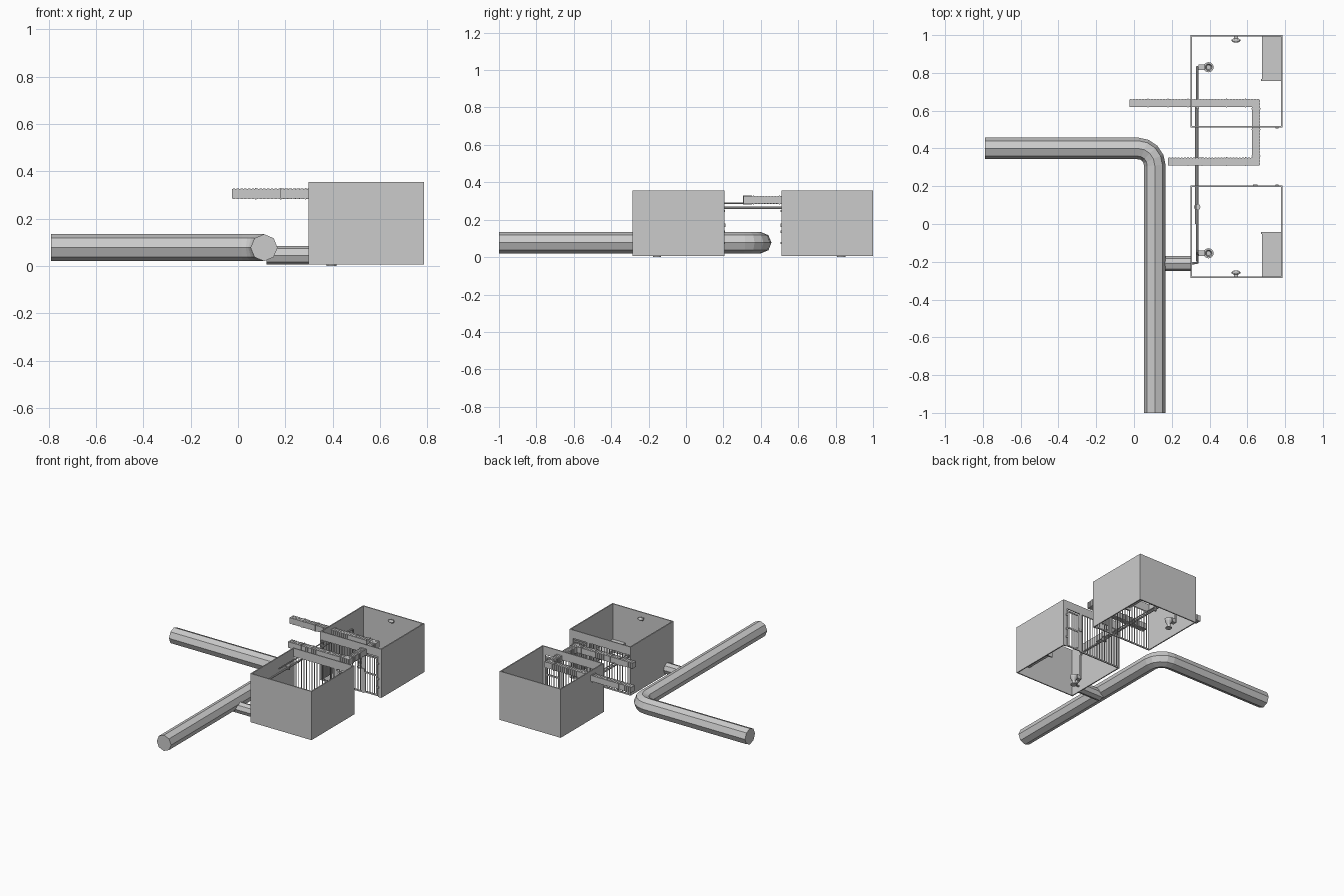
import bpy, bmesh, math
from mathutils import Vector, Matrix

if "Cube" in bpy.data.objects:
    bpy.data.objects.remove(bpy.data.objects["Cube"])

grey = bpy.data.materials.new("concrete_grey")
grey.diffuse_color = (0.6, 0.6, 0.6, 1)
grey.use_nodes = True
grey.node_tree.nodes["Principled BSDF"].inputs["Base Color"].default_value = grey.diffuse_color


def finish(name, bm):
    bmesh.ops.recalc_face_normals(bm, faces=bm.faces)
    me = bpy.data.meshes.new(name)
    bm.to_mesh(me)
    bm.free()
    me.materials.append(grey)
    ob = bpy.data.objects.new(name, me)
    bpy.context.collection.objects.link(ob)
    return ob


def box(bm, x0, x1, y0, y1, z0, z1):
    m = Matrix.Translation(((x0 + x1) / 2, (y0 + y1) / 2, (z0 + z1) / 2))
    bmesh.ops.create_cube(bm, size=1, matrix=m @ Matrix.Diagonal((x1 - x0, y1 - y0, z1 - z0, 1)))


def tube(bm, pts, r, n=8):
    """Sweep an n-sided ring along a path, mitred at each point."""
    pts = [Vector(p) for p in pts]
    rings = []
    for i, p in enumerate(pts):
        a = (p - pts[i - 1]).normalized() if i else (pts[1] - p).normalized()
        b = (pts[i + 1] - p).normalized() if i < len(pts) - 1 else a
        t = (a + b).normalized()
        if i == 0:
            u = t.cross(Vector((0, 0, 1)))
            if u.length < 0.1:
                u = Vector((1, 0, 0))
        u = (u - t * u.dot(t)).normalized()
        v = t.cross(u)
        rings.append([bm.verts.new(p + r * (u * math.cos(k * math.tau / n) + v * math.sin(k * math.tau / n)))
                      for k in range(n)])
    for q, s in zip(rings, rings[1:]):
        for k in range(n):
            bm.faces.new((q[k], q[(k + 1) % n], s[(k + 1) % n], s[k]))
    bm.faces.new(rings[0])
    bm.faces.new(rings[-1])


def lathe(bm, cx, cy, profile, n=12):
    """Stack of rings (radius, z) around a vertical axis."""
    rings = [[bm.verts.new((cx + r * math.cos(k * math.tau / n), cy + r * math.sin(k * math.tau / n), z))
              for k in range(n)] for r, z in profile]
    for q, s in zip(rings, rings[1:]):
        for k in range(n):
            bm.faces.new((q[k], q[(k + 1) % n], s[(k + 1) % n], s[k]))
    bm.faces.new(rings[0])
    bm.faces.new(rings[-1])


# Large bent sewer pipe
bm = bmesh.new()
bend = [(0.02 + 0.09 * math.sin(a), 0.31 + 0.09 * math.cos(a), 0.077)
        for a in (math.pi / 2 * k / 4 for k in range(5))]
tube(bm, [(-0.79, 0.40, 0.077)] + bend + [(0.11, -1, 0.077)], 0.057)
finish("sewer_pipe", bm)

# Branch pipe into the first cell
bm = bmesh.new()
tube(bm, [(0.12, -0.21, 0.045), (0.298, -0.21, 0.045)], 0.04)
finish("branch_pipe", bm)

X0, X1, T = 0.298, 0.785, 0.008


def cell(tag, back, s):
    """Cell open above and below; s is the direction from back wall to barred wall."""
    def Y(d):
        return back + s * d

    def put(bm, x0, x1, d0, d1, z0, z1):
        a, b = sorted((Y(d0), Y(d1)))
        box(bm, x0, x1, a, b, z0, z1)

    D = 0.49
    # Solid walls
    bm = bmesh.new()
    put(bm, X0, X1, 0, T, 0.005, 0.355)
    put(bm, X0, X0 + T, T, D, 0.005, 0.355)
    put(bm, X1 - T, X1, T, D, 0.005, 0.355)
    finish(tag + "_walls", bm)

    # Barred front with header, sill and door frame
    bm = bmesh.new()
    put(bm, X0 + T, X1 - T, D - T, D, 0.295, 0.355)
    put(bm, X0 + T, 0.635, D - T, D, 0.005, 0.015)
    for x in (0.625, 0.757):
        put(bm, x, x + 0.02, D - T, D, 0.005, 0.295)
    for k in range(15):
        x = 0.322 + k * 0.021
        tube(bm, [(x, Y(D - T / 2), 0.01), (x, Y(D - T / 2), 0.30)], 0.003, 6)
    finish(tag + "_bar_wall", bm)

    # Barred door, lock and hinges
    bm = bmesh.new()
    for x in (0.648, 0.743):
        put(bm, x, x + 0.01, D - T, D, 0.01, 0.285)
    for z in (0.01, 0.15, 0.275):
        put(bm, 0.658, 0.743, D - T, D, z, z + 0.01)
    for k in range(4):
        x = 0.674 + k * 0.018
        tube(bm, [(x, Y(D - T / 2), 0.012), (x, Y(D - T / 2), 0.28)], 0.003, 6)
    put(bm, 0.63, 0.655, D, D + 0.005, 0.16, 0.18)
    for z in (0.07, 0.13, 0.24):
        put(bm, 0.748, 0.765, D, D + 0.004, z, z + 0.012)
    finish(tag + "_door", bm)

    # Bench bed with end plate
    bm = bmesh.new()
    put(bm, 0.677, X1 - T, T, 0.24, 0.08, 0.10)
    put(bm, 0.673, X1 - T, 0.232, 0.242, 0.06, 0.105)
    finish(tag + "_bed", bm)

    # Wall lamp
    bm = bmesh.new()
    bmesh.ops.create_uvsphere(bm, u_segments=10, v_segments=6, radius=1,
                              matrix=Matrix.Translation((0.54, Y(0.028), 0.315))
                              @ Matrix.Diagonal((0.024, 0.012, 0.012, 1)))
    put(bm, 0.53, 0.55, T, 0.028, 0.31, 0.32)
    finish(tag + "_lamp", bm)

    # Toilet with foot, bowl and wall connection
    ty = Y(0.13 if s > 0 else 0.17)
    bm = bmesh.new()
    lathe(bm, 0.395, ty, [(0.022, 0), (0.022, 0.006), (0.012, 0.012), (0.012, 0.03), (0.025, 0.055),
                          (0.027, 0.07), (0.018, 0.07), (0.012, 0.05)])
    box(bm, 0.342, 0.375, ty - 0.014, ty + 0.014, 0.055, 0.085)
    finish(tag + "_toilet", bm)
    return ty


y1 = cell("near_cell", -0.285, 1)
y2 = cell("far_cell", 1.0, -1)

# Water pipe through both cells, dropping to each toilet
bm = bmesh.new()
px, pz, r = 0.335, 0.263, 0.02
arc = [(r * math.sin(a), r * (1 - math.cos(a))) for a in (math.pi / 2 * k / 3 for k in range(4))]
left = [(px, y1 + r - u, pz - v) for u, v in arc]
right = [(px, y2 - r + u, pz - v) for u, v in arc]
tube(bm, [(px, y1, 0.07)] + left[::-1] + right + [(px, y2, 0.07)], 0.007)
tube(bm, [(0.328, 0.0, 0.288), (0.328, 0.62, 0.288)], 0.004, 6)
tube(bm, [(px, y1, 0.07), (px, y1 - 0.05, 0.045), (0.30, y1 - 0.055, 0.045)], 0.007)
finish("water_pipe", bm)

# Valves on the water pipe
bm = bmesh.new()
for y, rad in ((0.09, 0.017), (0.62, 0.011)):
    lathe(bm, px, y, [(rad * 0.5, pz), (rad * 0.5, pz + 0.012), (rad, pz + 0.013), (rad, pz + 0.02)], 10)
    lathe(bm, px, y, [(rad * 0.8, pz - 0.012), (rad * 0.8, pz + 0.01)], 10)
finish("pipe_valves", bm)


# Ribbed air duct: plain core with closely spaced ribs and a few wider flanges
def duct(bm, a, b, fixed, along_x, flanges):
    def piece(p, q, h):
        if along_x:
            box(bm, p, q, fixed - h, fixed + h, 0.305 - h, 0.305 + h)
        else:
            box(bm, fixed - h, fixed + h, p, q, 0.305 - h, 0.305 + h)
    piece(a, b, 0.0195)
    n = round((b - a) / 0.016)
    st = (b - a) / n
    for k in range(n):
        piece(a + k * st + 0.003, a + (k + 1) * st - 0.003, 0.0215)
    for f in flanges:
        piece(f - 0.003, f + 0.003, 0.024)


bm = bmesh.new()
duct(bm, -0.025, 0.665, 0.64, True, (0.075, 0.18, 0.285, 0.49, 0.59))
duct(bm, 0.31, 0.66, 0.645, False, (0.36, 0.50, 0.61))
duct(bm, 0.18, 0.665, 0.33, True, (0.285, 0.36, 0.49, 0.59))
finish("air_duct", bm)
